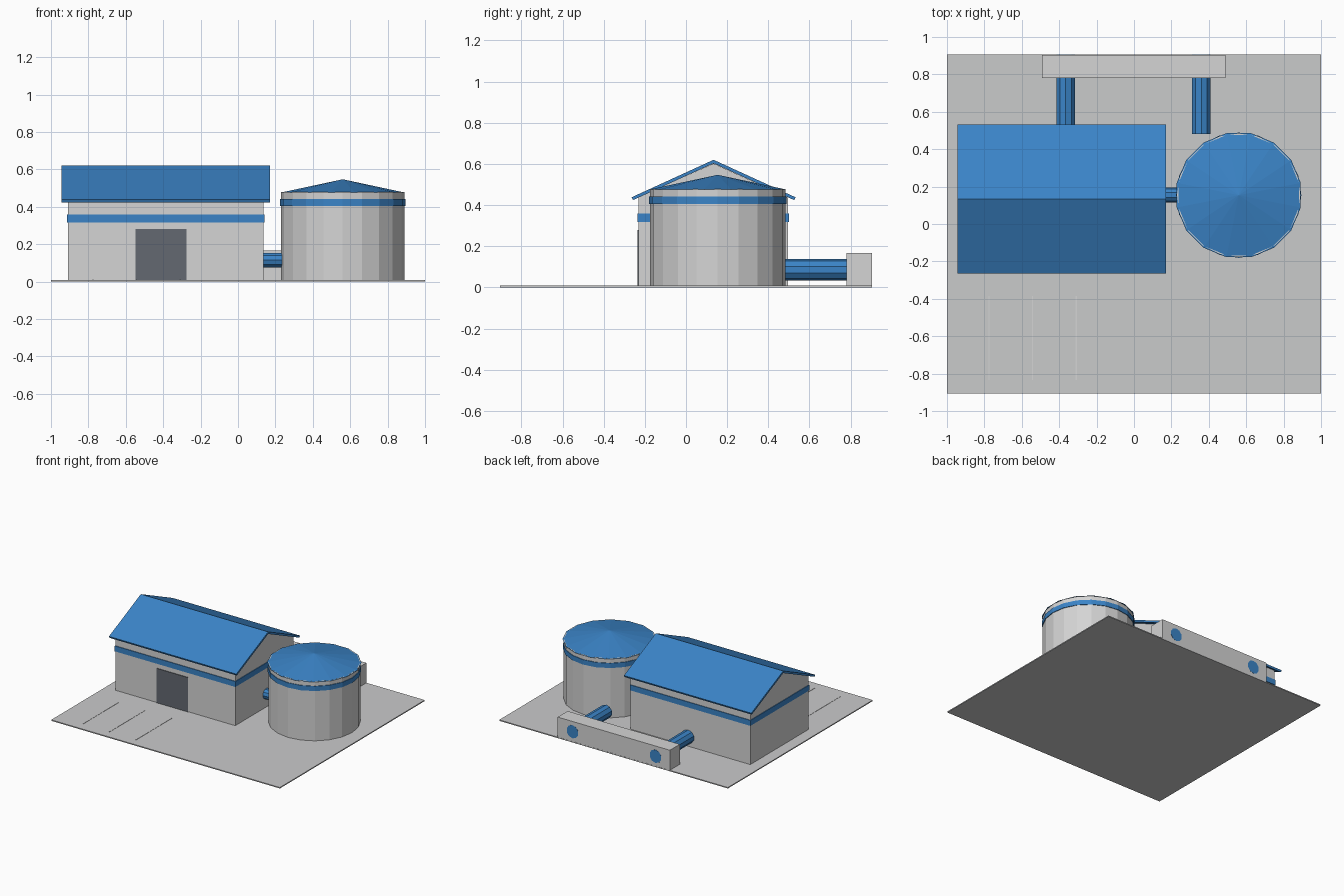
import bpy, bmesh, math
from mathutils import Matrix

if "Cube" in bpy.data.objects:
    bpy.data.objects.remove(bpy.data.objects["Cube"])


def material(name, rgb):
    m = bpy.data.materials.new(name)
    m.diffuse_color = (*rgb, 1)
    m.use_nodes = True
    m.node_tree.nodes["Principled BSDF"].inputs["Base Color"].default_value = m.diffuse_color
    return m


WALL = material("light grey wall", (0.66, 0.66, 0.66))
PAVING = material("grey paving", (0.59, 0.595, 0.60))
BLUE = material("blue metal", (0.043, 0.23, 0.57))
DARK = material("dark grey door", (0.125, 0.14, 0.165))


def finish(name, bm, mat):
    bmesh.ops.recalc_face_normals(bm, faces=bm.faces)
    me = bpy.data.meshes.new(name)
    bm.to_mesh(me)
    bm.free()
    me.materials.append(mat)
    ob = bpy.data.objects.new(name, me)
    bpy.context.collection.objects.link(ob)
    return ob


def box(name, x, y, z, mat):
    """Box from (min, max) ranges."""
    bm = bmesh.new()
    bmesh.ops.create_cube(bm, size=1)
    for v in bm.verts:
        v.co = [(r[0] + r[1]) / 2 + c * (r[1] - r[0]) for r, c in zip((x, y, z), v.co)]
    return finish(name, bm, mat)


def prism_x(name, profile, x0, x1, mat):
    """Extrude a (y, z) profile along x."""
    bm = bmesh.new()
    face = bm.faces.new([bm.verts.new((x0, y, z)) for y, z in profile])
    ext = bmesh.ops.extrude_face_region(bm, geom=[face])["geom"]
    for v in ext:
        if isinstance(v, bmesh.types.BMVert):
            v.co.x = x1
    return finish(name, bm, mat)


def cylinder(name, sides, r0, r1, start, length, mat, axis="z", turn=0.0):
    """Cylinder or cone starting at a point and running along an axis."""
    bm = bmesh.new()
    bmesh.ops.create_cone(bm, cap_ends=True, segments=sides, radius1=r0, radius2=r1,
                          depth=length, matrix=Matrix.Translation((0, 0, length / 2))
                          @ Matrix.Rotation(turn, 4, "Z"))
    rot = {"z": Matrix(), "x": Matrix.Rotation(math.pi / 2, 4, "Y"),
           "y": Matrix.Rotation(-math.pi / 2, 4, "X")}[axis]
    bm.transform(Matrix.Translation(start) @ rot)
    bmesh.ops.remove_doubles(bm, verts=bm.verts, dist=1e-5)
    return finish(name, bm, mat)


G = 0.008  # top of the paving

# Paved yard with thin parking lines
box("yard", (-1, 1), (-0.905, 0.905), (0, G), PAVING)
for i in range(3):
    x = -0.775 + 0.233 * i
    box(f"parking_line_{i + 1}", (x - 0.003, x + 0.003), (-0.835, -0.385), (G, G + 0.002), WALL)

# Main hall with gable ends
prism_x("hall", [(-0.23, G), (0.495, G), (0.495, 0.438), (0.134, 0.602), (-0.23, 0.438)],
        -0.909, 0.137, WALL)
prism_x("hall_roof", [(-0.264, 0.438), (0.134, 0.62), (0.532, 0.438),
                      (0.526, 0.424), (0.134, 0.603), (-0.258, 0.424)],
        -0.944, 0.17, BLUE)
box("hall_band", (-0.914, 0.142), (-0.235, 0.50), (0.317, 0.36), BLUE)
box("hall_door", (-0.547, -0.275), (-0.235, -0.225), (G, 0.28), DARK)

# Round tank with shallow cone roof
TX, TY = 0.56, 0.154
cylinder("tank", 20, 0.33, 0.33, (TX, TY, G), 0.47, WALL, turn=0)
cylinder("tank_band", 20, 0.335, 0.335, (TX, TY, 0.404), 0.038, BLUE)
cylinder("tank_roof", 16, 0.338, 0, (TX, TY, 0.476), 0.071, BLUE, turn=math.pi / 16)

# Pipe between hall and tank
cylinder("link_pipe", 10, 0.041, 0.041, (0.12, 0.155, 0.115), 0.14, BLUE, "x",
         turn=0)

# Concrete header wall at the back with two pipes running through it
box("header_wall", (-0.492, 0.49), (0.78, 0.904), (G, 0.166), WALL)
for side, x in (("left", -0.366), ("right", 0.36)):
    cylinder(f"back_pipe_{side}", 10, 0.052, 0.052, (x, 0.482, 0.085), 0.423, BLUE, "y",
             turn=0)
